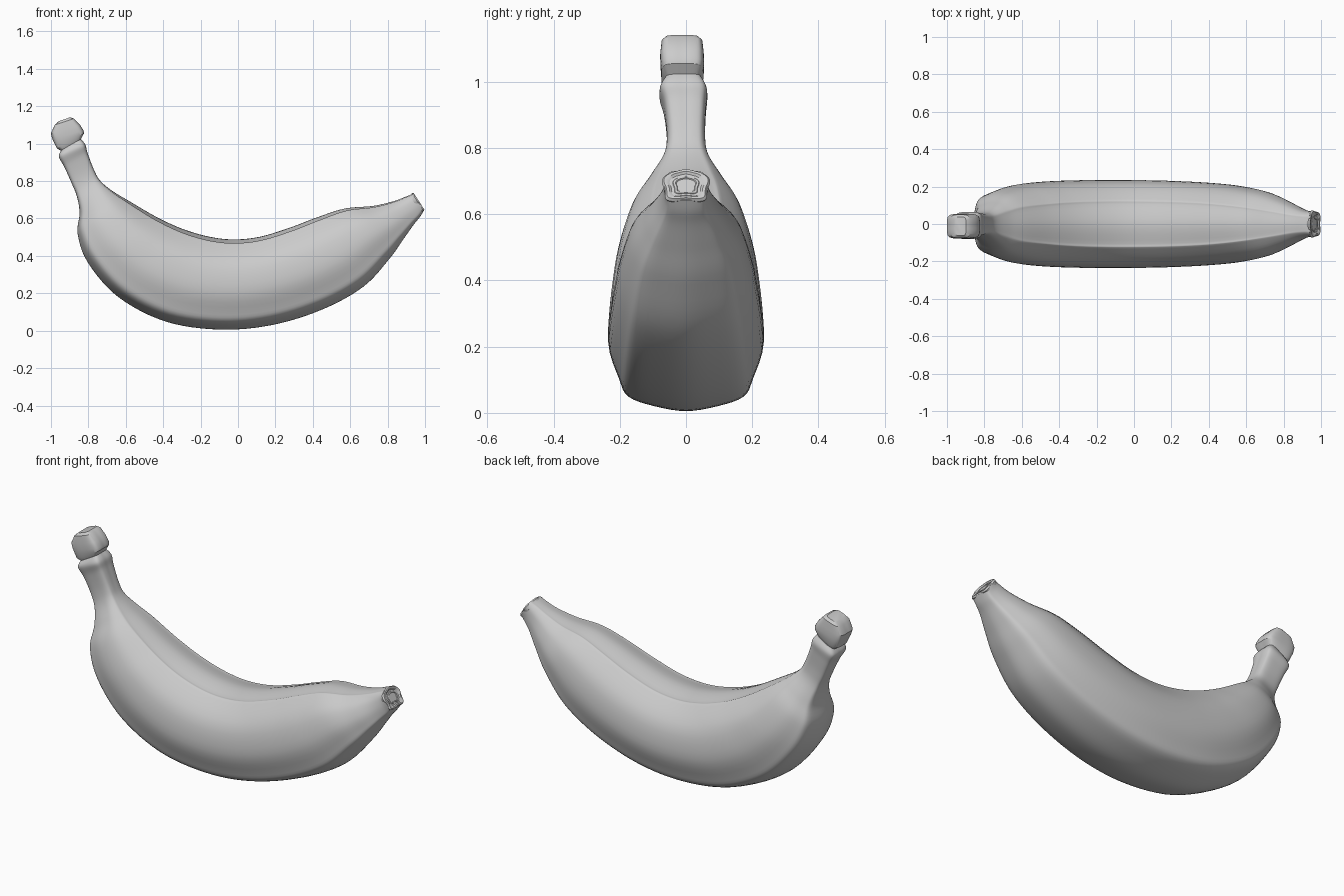
import bpy, bmesh, math
from mathutils import Vector

if "Cube" in bpy.data.objects:
    bpy.data.objects.remove(bpy.data.objects["Cube"], do_unlink=True)

grey = bpy.data.materials.new("light grey")
grey.use_nodes = True
COL = (0.6, 0.6, 0.6, 1)
grey.diffuse_color = COL
bsdf = grey.node_tree.nodes["Principled BSDF"]
bsdf.inputs["Base Color"].default_value = COL
bsdf.inputs["Roughness"].default_value = 0.7

# Half cross-sections (across, up): ridged fruit and squarish stem
FRUIT = [(0, 0), (.4, .03), (.74, .09), (.86, .2), (1, .43), (.91, .72), (.57, .935), (.45, .96), (0, 1)]
STEM = [(0, 0), (.45, .0), (.82, .05), (.97, .2), (1, .5), (.97, .8), (.82, .95), (.45, 1), (0, 1)]


def spline(a, b, c, d, t):
    """Catmull-Rom point between b and c."""
    return 0.5 * (2 * b + (c - a) * t + (2 * a - 5 * b + 4 * c - d) * t * t
                  + (3 * b - a - 3 * c + d) * t ** 3)


def section(q, steps=4):
    """Closed smooth outline, blended from fruit (q=0) to stem (q=1)."""
    half = [Vector(f).lerp(Vector(s), q) for f, s in zip(FRUIT, STEM)]
    pts = half + [Vector((-p.x, p.y)) for p in half[-2:0:-1]]
    n = len(pts)
    return [spline(pts[i - 1], pts[i], pts[(i + 1) % n], pts[(i + 2) % n], k / steps)
            for i in range(n) for k in range(steps)]


def loft(name, stations, steps, angle, lobes=0.0):
    """Skin stations: inner x, z, outer x, z, half width, y centre, squareness."""
    st = [Vector(s) for s in stations]
    rows = []
    for i in range(len(st) - 1):
        a, d = st[max(i - 1, 0)], st[min(i + 2, len(st) - 1)]
        rows += [spline(a, st[i], st[i + 1], d, k / steps) for k in range(steps)]
    rows.append(st[-1])
    bm = bmesh.new()
    rings = []
    for tx, tz, bx, bz, w, c, q in rows:
        ring = []
        for u, t in section(min(max(q, 0), 1)):
            f = 1 + lobes * math.cos(5 * math.atan2(t - .5, u / 2) - 1.57)
            u, t = u * f, .5 + (t - .5) * f
            ring.append(bm.verts.new((bx + (tx - bx) * t, c + w * u, bz + (tz - bz) * t)))
        rings.append(ring)
    for r0, r1 in zip(rings, rings[1:]):
        for i in range(len(r0)):
            j = (i + 1) % len(r0)
            bm.faces.new((r0[i], r0[j], r1[j], r1[i]))
    bm.faces.new(rings[0])
    bm.faces.new(rings[-1])
    bmesh.ops.recalc_face_normals(bm, faces=bm.faces)
    me = bpy.data.meshes.new(name)
    bm.to_mesh(me)
    bm.free()
    me.materials.append(grey)
    ob = bpy.data.objects.new(name, me)
    bpy.context.collection.objects.link(ob)
    bpy.ops.object.select_all(action='DESELECT')
    ob.select_set(True)
    bpy.context.view_layer.objects.active = ob
    bpy.ops.object.shade_smooth_by_angle(angle=math.radians(angle))
    return ob


# Curved fruit with its stem, from the collar to the blossom end
loft("banana_body", [
    (-.842, 1.025, -.945, .965, .056, -.008, 1),
    (-.817, .995, -.957, .930, .072, -.008, 1),
    (-.803, .945, -.928, .875, .063, -.003, 1),
    (-.768, .855, -.890, .790, .058, 0, .9),
    (-.735, .800, -.862, .720, .070, 0, .7),
    (-.670, .746, -.847, .630, .115, 0, .4),
    (-.580, .692, -.857, .515, .168, 0, .15),
    (-.430, .605, -.800, .360, .207, 0, 0),
    (-.290, .542, -.640, .180, .226, 0, 0),
    (-.150, .502, -.390, .050, .234, 0, 0),
    (-.020, .488, -.100, .006, .235, 0, 0),
    (.120, .503, .180, .030, .232, 0, 0),
    (.280, .552, .450, .113, .222, 0, 0),
    (.420, .605, .670, .235, .204, 0, 0),
    (.570, .653, .810, .385, .172, 0, 0),
    (.720, .667, .885, .490, .125, 0, .1),
    (.830, .692, .938, .565, .085, 0, .3),
    (.900, .718, .972, .607, .068, 0, .5),
    (.936, .732, .994, .642, .067, 0, .6)], 6, 50)

# Blocky cut end of the stem, overhanging the neck
loft("stem_cap", [
    (-.842, 1.020, -.942, .960, .052, -.010, 1),
    (-.824, 1.055, -.968, .975, .063, -.011, 1),
    (-.826, 1.070, -.992, 1.025, .066, -.011, 1),
    (-.845, 1.100, -1.0, 1.055, .066, -.012, 1),
    (-.878, 1.134, -.980, 1.100, .062, -.012, 1),
    (-.898, 1.141, -.958, 1.120, .050, -.012, 1)], 1, 28)

# Lobed blossom end: flared rim, recess and small raised disc
centre, axis, radial = Vector((.964, .687)), Vector((.84, .54)), Vector((-.029, .045))
rim = []
for out, size in ((-.02, .95), (-.002, 1.04), (.006, .95), (.006, .82), (-.003, .62),
                  (.003, .55), (.004, .45), (.0, .40), (.0, .05)):
    t = centre + axis * out + radial * size
    b = centre + axis * out - radial * size
    rim.append((t.x, t.y, b.x, b.y, .067 * size, 0, .6))
loft("blossom_tip", rim, 1, 35, lobes=.06)
